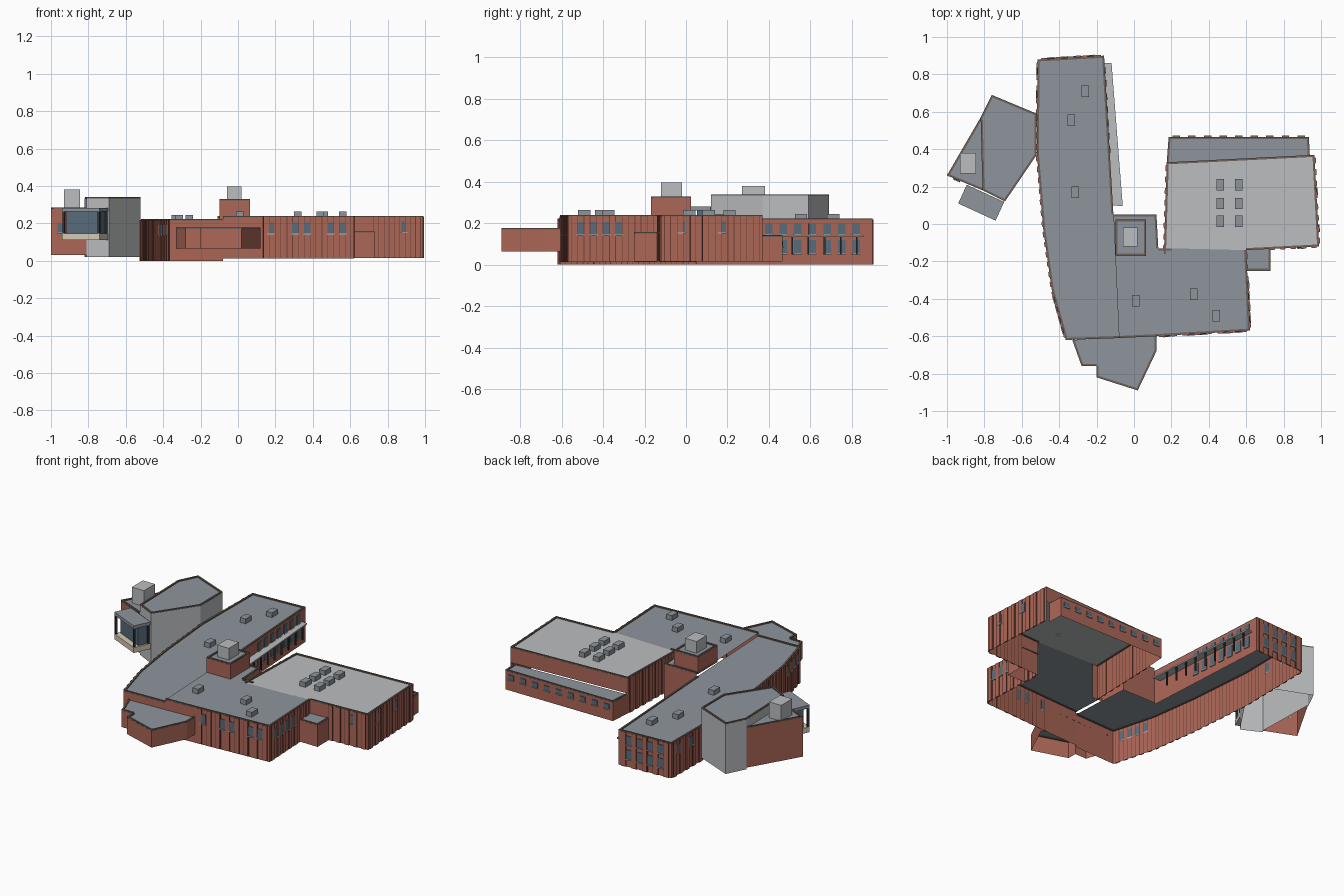
import bpy, bmesh
from mathutils import Vector, Matrix

if "Cube" in bpy.data.objects:
    bpy.data.objects.remove(bpy.data.objects["Cube"])


def mat(name, c):
    m = bpy.data.materials.new(name)
    m.diffuse_color = (*c, 1)
    m.use_nodes = True
    m.node_tree.nodes["Principled BSDF"].inputs["Base Color"].default_value = m.diffuse_color
    return m


BRICK = mat("brick", (0.41, 0.135, 0.095))
DARKBRICK = mat("dark_brick", (0.16, 0.05, 0.035))
ROOF = mat("roof_grey", (0.27, 0.30, 0.33))
PALE = mat("pale_grey", (0.50, 0.51, 0.52))
COPING = mat("coping", (0.16, 0.12, 0.10))
GLASS = mat("glass", (0.10, 0.15, 0.20))
BLACK = mat("dark_frame", (0.03, 0.035, 0.04))
CREAM = mat("cream", (0.68, 0.60, 0.47))


def finish(name, bm, mats):
    me = bpy.data.meshes.new(name)
    bm.to_mesh(me)
    bm.free()
    for m in mats:
        me.materials.append(m)
    ob = bpy.data.objects.new(name, me)
    bpy.context.collection.objects.link(ob)
    return ob


def add_box(bm, c, size, x_dir=(1, 0), mi=0):
    d = Vector((*x_dir, 0)).normalized()
    n = Vector((-d.y, d.x, 0))
    rot = Matrix((d, n, (0, 0, 1))).transposed().to_4x4()
    m = Matrix.Translation(c) @ rot @ Matrix.Diagonal((*size, 1))
    for v in bmesh.ops.create_cube(bm, size=1, matrix=m)["verts"]:
        for f in v.link_faces:
            f.material_index = mi


def box(name, x0, x1, y0, y1, z0, z1, m):
    bm = bmesh.new()
    add_box(bm, ((x0 + x1) / 2, (y0 + y1) / 2, (z0 + z1) / 2), (x1 - x0, y1 - y0, z1 - z0))
    return finish(name, bm, [m])


def on_wall(bm, a, b, t, w, z0, z1, depth, mi=0):
    """Panel on the outside of wall a-b (counter-clockwise plan), t = 0..1 along it."""
    a, b = Vector(a), Vector(b)
    d = (b - a).normalized()
    p = a.lerp(b, t) + Vector((d.y, -d.x)) * (depth / 2 - 0.001)
    add_box(bm, (p.x, p.y, (z0 + z1) / 2), (w, depth, z1 - z0), d, mi)


def shell(name, pts, z0, z1, wall=BRICK, roof=ROOF, base={}):
    """Open-bottomed block: walls, recessed roof and coping. base = raised or skipped wall feet."""
    bm = bmesh.new()
    zr = z1 - 0.007
    top = bm.faces.new([bm.verts.new((x, y, zr)) for x, y in pts])
    top.material_index = 1
    for i, a in enumerate(pts):
        b = pts[(i + 1) % len(pts)]
        zb = base.get(i, z0)
        if zb >= z1:
            continue
        bm.faces.new([bm.verts.new(p) for p in ((*a, zb), (*b, zb), (*b, zr), (*a, zr))])
        L = (Vector(b) - Vector(a)).length
        on_wall(bm, a, b, 0.5, L, zr - 0.003, z1, -0.010, 2)
    return finish(name, bm, [wall, roof, COPING])


# Plans, counter-clockwise
WEST = [(-.365, -.62), (-.08, -.61), (-.11, .05), (-.16, .90), (-.515, .88),
        (-.52, .38), (-.485, -.03), (-.44, -.35)]
EAST = [(-.08, -.61), (.12, -.60), (.62, -.57), (.60, -.14), (.20, -.13),
        (.13, -.13), (.12, .05), (-.11, .05)]
HALL = [(.16, -.16), (.60, -.14), (.99, -.12), (.965, .37), (.175, .33)]
ANNEX = [(.175, .33), (.94, .368), (.935, .465), (.185, .465)]
LINK = [(.60, -.25), (.73, -.25), (.73, -.13), (.60, -.13)]
FRONT = [(-.33, -.62), (-.28, -.76), (-.20, -.76), (-.20, -.82), (.02, -.89),
         (.12, -.68), (.12, -.60)]

# Main masses
shell("west_wing", WEST, 0, .222, base={1: 1})
shell("east_wing", EAST, .012, .24, base={3: 1, 7: 1})
shell("hall", HALL, .015, .24, roof=PALE, base={0: 1, 3: .14})
shell("hall_annex", ANNEX, .015, .14, base={0: 1})
shell("link", LINK, .015, .157, base={2: 1, 3: 1})
shell("front_block", FRONT, .065, .177, base={6: 1})

# North-west pavilion: brick half and taller grey half
shell("pavilion_brick", [(-1, .26), (-.81, .18), (-.82, .57)], .03, .286, base={1: 1})
shell("pavilion_grey", [(-.81, .18), (-.69, .12), (-.52, .37), (-.52, .59), (-.76, .69), (-.82, .57)],
      .02, .34, wall=PALE, base={5: .03})
box("pavilion_plant", -.93, -.845, .27, .38, .28, .38, PALE)

# Glazed bay on the pavilion
bm = bmesh.new()
bay_a, bay_b = Vector((-.94, .11)), Vector((-.74, .018))
d = (bay_b - bay_a).normalized()
n = Vector((-d.y, d.x))
mid = (bay_a + bay_b) / 2 + n * .055
W = (bay_b - bay_a).length
add_box(bm, (mid.x, mid.y, .128), (W, .11, .034), d, 0)
add_box(bm, (mid.x, mid.y, .272), (W, .11, .02), d, 1)
add_box(bm, (mid.x + n.x * .015, mid.y + n.y * .015, .204), (W - .02, .07, .118), d, 2)
for s in (-1, 1):
    p = mid + d * s * (W / 2 - .007)
    for k in (-.048, .045):
        q = p + n * k
        add_box(bm, (q.x, q.y, .204), (.012, .012, .12), d, 3)
finish("glazed_bay", bm, [CREAM, ROOF, GLASS, BLACK])

# Stair tower with plant box
shell("tower", [(-.10, -.17), (.065, -.17), (.065, .025), (-.10, .025)], .22, .33)
box("tower_plant", -.06, .02, -.12, -.02, .32, .397, PALE)

# Rooflights
bm = bmesh.new()
spots = [(-.26, .71, .215), (-.335, .555, .215), (-.315, .17, .215),
         (.01, -.41, .233), (.32, -.375, .233), (.44, -.49, .233)]
spots += [(x, y, .233) for x in (.46, .56) for y in (.21, .11, .015)]
for x, y, z in spots:
    add_box(bm, (x, y, z + .015), (.04, .06, .03))
finish("rooflights", bm, [ROOF])

# Brick piers with dark joints along the walls: (a, b, count, foot, top)
bm = bmesh.new()
ribbed = [(EAST[1], EAST[2], 8, .015, .236), (EAST[2], EAST[3], 7, .015, .236),
          (HALL[1], HALL[2], 7, .015, .236), (HALL[2], HALL[3], 8, .015, .236),
          (HALL[4], HALL[0], 8, .015, .236), (WEST[3], WEST[4], 5, 0, .218),
          (WEST[4], WEST[5], 8, 0, .218), (WEST[5], WEST[6], 7, 0, .218),
          (WEST[6], WEST[7], 6, 0, .218), (WEST[7], WEST[0], 5, 0, .218)]
for a, b, k, z0, z1 in ribbed:
    L = (Vector(b) - Vector(a)).length
    for i in range(k):
        t = (i + .5) / k
        if a == HALL[1] and t < .35:
            continue
        on_wall(bm, a, b, t, L / k * .42, z0, z1, .007)
        for s in (-1, 1):
            on_wall(bm, a, b, t + s * .23 / k, .004, z0, z1, .005, 1)
finish("brick_piers", bm, [BRICK, DARKBRICK])

# Windows with pale sills: (a, b, positions, sill, head)
bm = bmesh.new()
wins = [(EAST[1], EAST[2], (.11, .37, .50, .75, .88), .145, .205),
        (EAST[2], EAST[3], (.14, .29, .43, .57), .145, .205),
        (EAST[2], EAST[3], (.86,), .09, .13),
        (HALL[1], HALL[2], (.75,), .155, .21),
        (HALL[2], HALL[3], (.20, .60), .155, .21),
        (ANNEX[2], ANNEX[3], [(i + .5) / 9 for i in range(9)], .085, .115),
        (WEST[2], WEST[3], [.41 + .083 * i for i in range(7)], .145, .20),
        (WEST[2], WEST[3], [.41 + .083 * i for i in range(7)], .055, .12),
        (WEST[3], WEST[4], (.2, .4, .6, .8), .14, .195),
        (WEST[3], WEST[4], (.2, .4, .6, .8), .05, .11),
        (WEST[4], WEST[5], (.125, .375, .625), .14, .195),
        (WEST[7], WEST[0], (.2, .4, .6, .8), .14, .195),
        ((-1, .26), (-.81, .18), (.28,), .15, .20)]
for a, b, ts, z0, z1 in wins:
    for t in ts:
        on_wall(bm, a, b, t, .036, z0, z1, .005)
        on_wall(bm, a, b, t, .040, z0 - .005, z0, .009, 1)
finish("windows", bm, [GLASS, PALE])

# Canopy along the courtyard side, with posts
bm = bmesh.new()
vs = [bm.verts.new((x, y, .136)) for x, y in ((-.113, .10), (-.06, .095), (-.12, .86), (-.158, .86))]
ext = bmesh.ops.extrude_face_region(bm, geom=[bm.faces.new(vs)])
for v in ext["geom"]:
    if isinstance(v, bmesh.types.BMVert):
        v.co.z += .008
bmesh.ops.recalc_face_normals(bm, faces=bm.faces)
for i in range(9):
    y = .20 + i * .078
    add_box(bm, (-.065 - (y - .1) * .079 - .005, y, .094), (.008, .008, .088), mi=1)
finish("courtyard_canopy", bm, [PALE, BLACK])
